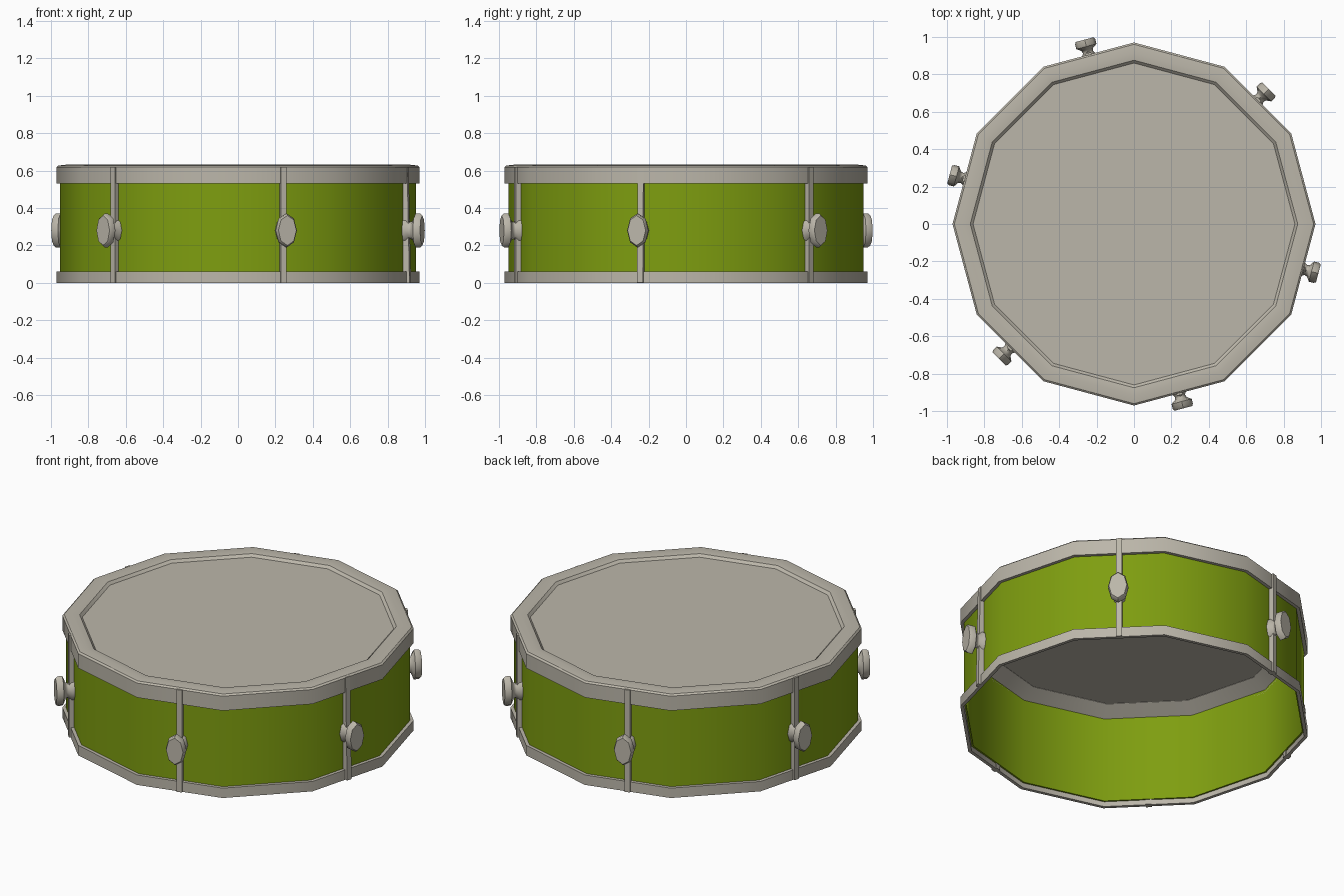
import bpy, bmesh, math
from mathutils import Matrix

if "Cube" in bpy.data.objects:
    bpy.data.objects.remove(bpy.data.objects["Cube"], do_unlink=True)


def material(name, rgb):
    m = bpy.data.materials.new(name)
    m.use_nodes = True
    m.diffuse_color = (*rgb, 1)
    m.node_tree.nodes["Principled BSDF"].inputs["Base Color"].default_value = (*rgb, 1)
    return m


GREY = material("warm_grey", (0.50, 0.47, 0.40))
GREEN = material("lime_green", (0.21, 0.34, 0.005))


def finish(bm, name, mat, angle):
    bmesh.ops.recalc_face_normals(bm, faces=bm.faces)
    mesh = bpy.data.meshes.new(name)
    bm.to_mesh(mesh)
    bm.free()
    mesh.materials.append(mat)
    obj = bpy.data.objects.new(name, mesh)
    bpy.context.collection.objects.link(obj)
    if angle:
        bpy.ops.object.select_all(action="DESELECT")
        bpy.context.view_layer.objects.active = obj
        obj.select_set(True)
        bpy.ops.object.shade_smooth_by_angle(angle=math.radians(angle))
    return obj


def lathe(profile, sides, closed=True, phase=0.0):
    """Spin (radius, height) points around z; open profiles are capped."""
    bm = bmesh.new()
    rings = []
    for r, z in profile:
        angles = [phase + math.tau * i / sides for i in range(sides)]
        rings.append([bm.verts.new((r * math.cos(a), r * math.sin(a), z)) for a in angles])
    pairs = list(zip(rings, rings[1:]))
    if closed:
        pairs.append((rings[-1], rings[0]))
    else:
        bm.faces.new(rings[0])
        bm.faces.new(rings[-1])
    for low, high in pairs:
        for i in range(sides):
            j = (i + 1) % sides
            bm.faces.new((low[i], low[j], high[j], high[i]))
    return bm


# Twelve-sided body, open underneath
SIDES = 12
shell = [(0.95, 0.03), (0.95, 0.55), (0.94, 0.55), (0.94, 0.03)]
finish(lathe(shell, SIDES), "shell", GREEN, 35)

bottom = [(0.95, 0), (0.97, 0), (0.97, 0.06), (0.95, 0.06)]
finish(lathe(bottom, SIDES), "bottom_hoop", GREY, 35)

top = [(0.94, 0.53), (0.97, 0.53), (0.97, 0.618), (0.96, 0.627), (0.915, 0.632),
       (0.875, 0.627), (0.86, 0.612), (0.86, 0.60), (0.94, 0.55)]
finish(lathe(top, SIDES), "top_hoop", GREY, 35)

head = [(0.865, 0.602), (0.865, 0.612)]
finish(lathe(head, SIDES, closed=False), "drum_head", GREY, 0)

# Six tension rods and oval knobs on alternate sides
KNOB = [(0.065, 0.91), (0.065, 0.93), (0.045, 0.95), (0.05, 0.965),
        (0.09, 0.982), (0.09, 1.008), (0.08, 1.02)]
for k in range(6):
    turn = Matrix.Rotation(math.radians(60 * k - 15), 4, "Z")

    bm = bmesh.new()
    bmesh.ops.create_cube(bm, size=1)
    bm.transform(Matrix.Diagonal((0.035, 0.032, 0.62, 1)))
    lean = Matrix.Rotation(math.radians(-1.2 if k == 0 else 0), 4, "Y")
    bm.transform(turn @ Matrix.Translation((0.929, 0, 0.31)) @ lean)
    finish(bm, f"tension_rod_{k + 1}", GREY, 0)

    bm = lathe(KNOB, 8, closed=False)
    bm.transform(Matrix.Diagonal((1, 0.62, 1, 1)))
    bm.transform(turn @ Matrix.Translation((0, 0, 0.28)) @ Matrix.Rotation(math.pi / 2, 4, "Y"))
    finish(bm, f"knob_{k + 1}", GREY, 50)
